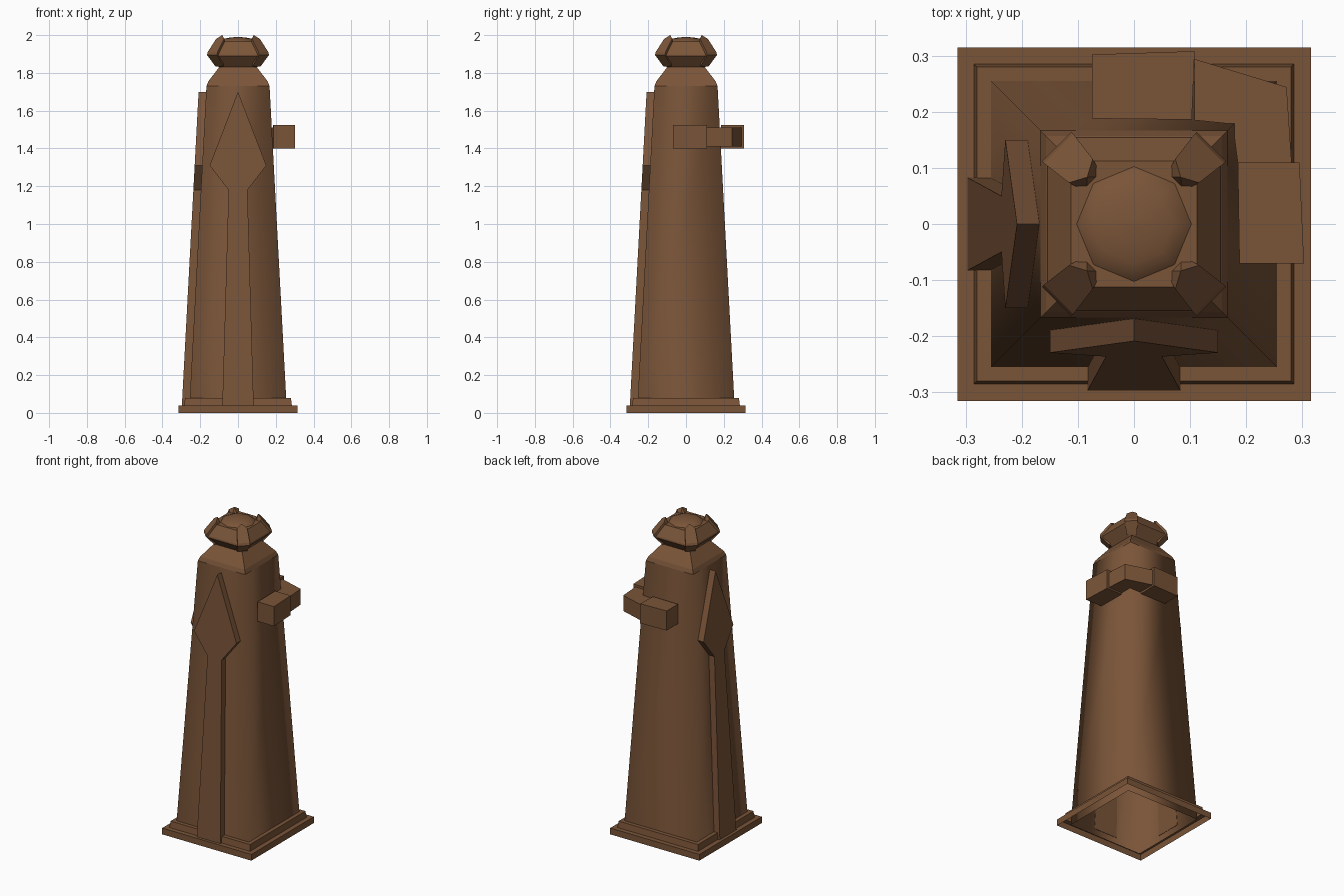
import bpy, bmesh, math
from mathutils import Vector, Matrix

if "Cube" in bpy.data.objects:
    bpy.data.objects.remove(bpy.data.objects["Cube"])

brown = bpy.data.materials.new("dark brown")
brown.diffuse_color = (0.195, 0.09, 0.04, 1)
brown.use_nodes = True
brown.node_tree.nodes["Principled BSDF"].inputs["Base Color"].default_value = brown.diffuse_color


def finish(name, bm, smooth=False):
    bmesh.ops.recalc_face_normals(bm, faces=bm.faces)
    me = bpy.data.meshes.new(name)
    bm.to_mesh(me)
    bm.free()
    ob = bpy.data.objects.new(name, me)
    bpy.context.collection.objects.link(ob)
    me.materials.append(brown)
    for p in me.polygons:
        p.use_smooth = smooth
    return ob


def loft(name, rings, cap_top=False, smooth=False):
    """Skin a stack of point rings."""
    bm = bmesh.new()
    loops = [[bm.verts.new(p) for p in r] for r in rings]
    for a, b in zip(loops, loops[1:]):
        n = len(a)
        for i in range(n):
            bm.faces.new((a[i], a[(i + 1) % n], b[(i + 1) % n], b[i]))
    if cap_top:
        bm.faces.new(loops[-1])
    return finish(name, bm, smooth)


def square(h, z):
    return [(-h, -h, z), (h, -h, z), (h, h, z), (-h, h, z)]


def cut_square(h, c, z):
    return [(-c, -h, z), (c, -h, z), (h, -c, z), (h, c, z),
            (c, h, z), (-c, h, z), (-h, c, z), (-h, -c, z)]


def prism(name, pts, offset):
    """Closed solid from an outline pushed along an offset."""
    bm = bmesh.new()
    f = bm.faces.new([bm.verts.new(p) for p in pts])
    geo = bmesh.ops.extrude_face_region(bm, geom=[f])["geom"]
    moved = [g for g in geo if isinstance(g, bmesh.types.BMVert)]
    bmesh.ops.translate(bm, verts=moved, vec=offset)
    if f.is_valid and len(bm.faces) == len(pts) + 1:
        bm.faces.new([v for v in f.verts])
    return finish(name, bm)


def half_width(z):
    return 0.255 - (z - 0.08) * (0.255 - 0.167) / 1.65


# stepped plinth, open underneath
loft("plinth", [square(0.315, 0), square(0.315, 0.04), square(0.285, 0.04),
                square(0.28, 0.08), square(0.255, 0.08)])

# tapered shaft and sloping shoulder
loft("shaft", [square(half_width(0), 0), square(0.167, 1.73)], smooth=True)
loft("shoulder", [square(0.167, 1.73), square(0.157, 1.755), square(0.1, 1.83)], cap_top=True)

# spear-shaped relief on the front and left faces
half = [(0.083, 0.04), (0.05, 1.18), (0.15, 1.31)]
outline = half + [(0, 1.70)] + [(-x, z) for x, z in reversed(half)]
for name, angle in (("front_spear", 0), ("left_spear", -math.pi / 2)):
    spear = prism(name, [(x, -half_width(z) + 0.002, z) for x, z in outline], (0, -0.042, 0))
    spear.data.transform(Matrix.Rotation(angle, 4, 'Z'))

# three-part band around the back right corner
bands = {
    "band_right": ([(0.188, -0.07), (0.303, -0.07), (0.295, 0.11), (0.185, 0.11)], 1.40, 0.125),
    "band_corner": ([(0.108, 0.185), (0.108, 0.294), (0.272, 0.244), (0.281, 0.108),
                     (0.185, 0.108), (0.176, 0.178)], 1.41, 0.10),
    "band_back": ([(-0.075, 0.188), (-0.075, 0.302), (0.108, 0.308), (0.103, 0.186)], 1.40, 0.125),
}
for name, (pts, z, height) in bands.items():
    prism(name, [(x, y, z) for x, y in pts], (0, 0, height))

# flared crown
loft("crown", [cut_square(0.1, 0.075, 1.83), cut_square(0.155, 0.105, 1.89),
               cut_square(0.153, 0.105, 1.90), cut_square(0.112, 0.08, 1.965)], cap_top=True)

# eight-sided shallow dome
dome = []
for r, z in ((0.111, 1.955), (0.098, 1.97), (0.07, 1.982), (0.035, 1.988), (0.004, 1.99)):
    dome.append([(r * math.cos(i * math.pi / 4), r * math.sin(i * math.pi / 4), z) for i in range(8)])
loft("dome", dome, cap_top=True, smooth=True)

# pointed corner claws: (radius, half width, height) along each diagonal
claw = [(0.14, 0.03, 1.835), (0.195, 0.037, 1.895), (0.19, 0.037, 1.91),
        (0.134, 0.03, 1.98), (0.118, 0, 2.0), (0.10, 0.02, 1.94)]
for k in range(4):
    a = math.pi / 4 + k * math.pi / 2
    d = Vector((math.cos(a), math.sin(a), 0))
    t = Vector((-d.y, d.x, 0))
    bm = bmesh.new()
    for r, w, z in claw:
        for s in ((-1, 1) if w else (0,)):
            bm.verts.new(d * r + t * (s * w) + Vector((0, 0, z)))
    bmesh.ops.convex_hull(bm, input=bm.verts)
    finish("corner_claw_%d" % (k + 1), bm)
